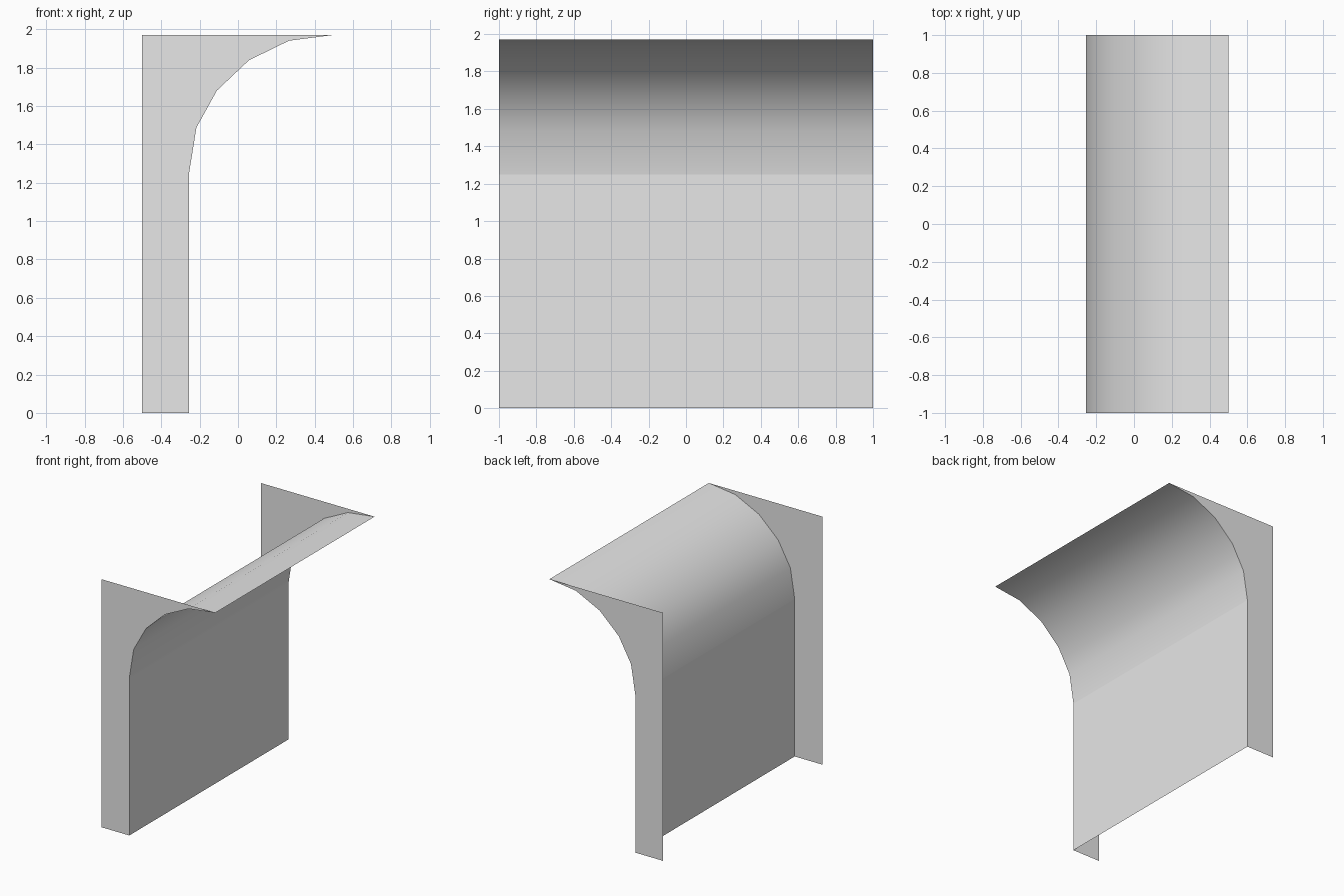
import bpy

cube = bpy.data.objects.get("Cube")
if cube:
    bpy.data.objects.remove(cube, do_unlink=True)

BACK_X, WALL_X, TIP_X = -0.5, -0.255, 0.5
SPRING_Z, TOP_Z = 1.25, 1.97

grey = bpy.data.materials.new("plain_grey")
grey.use_nodes = True
grey.diffuse_color = (0.8, 0.8, 0.8, 1)
grey.node_tree.nodes["Principled BSDF"].inputs["Base Color"].default_value = (0.8, 0.8, 0.8, 1)

# Cove profile in x and z, from the top of the wall to the overhanging lip
cove = [(WALL_X, SPRING_Z), (-0.217, 1.487), (-0.11, 1.68),
        (0.057, 1.838), (0.266, 1.94), (TIP_X, TOP_Z)]


def make_object(name, verts, faces, smooth=False):
    mesh = bpy.data.meshes.new(name)
    mesh.from_pydata(verts, [], faces)
    mesh.materials.append(grey)
    for poly in mesh.polygons:
        poly.use_smooth = smooth
    obj = bpy.data.objects.new(name, mesh)
    bpy.context.collection.objects.link(obj)
    return obj


def sweep(name, profile, smooth=False):
    """Open sheet along y, facing the hollow side."""
    verts = [(x, y, z) for x, z in profile for y in (-1, 1)]
    faces = [(2 * i, 2 * i + 1, 2 * i + 3, 2 * i + 2) for i in range(len(profile) - 1)]
    return make_object(name, verts, faces, smooth)


# Thin wall and the curved overhang above it
sweep("wall_panel", [(WALL_X, 0), cove[0]])
sweep("curved_overhang", cove, smooth=True)

# Flat end plates, open between them at the back and top
outline = [(BACK_X, 0), (WALL_X, 0)] + cove + [(BACK_X, TOP_Z)]
for name, y in (("front_end_plate", -1), ("back_end_plate", 1)):
    order = list(range(len(outline)))
    if y > 0:
        order.reverse()
    make_object(name, [(x, y, z) for x, z in outline], [order])
